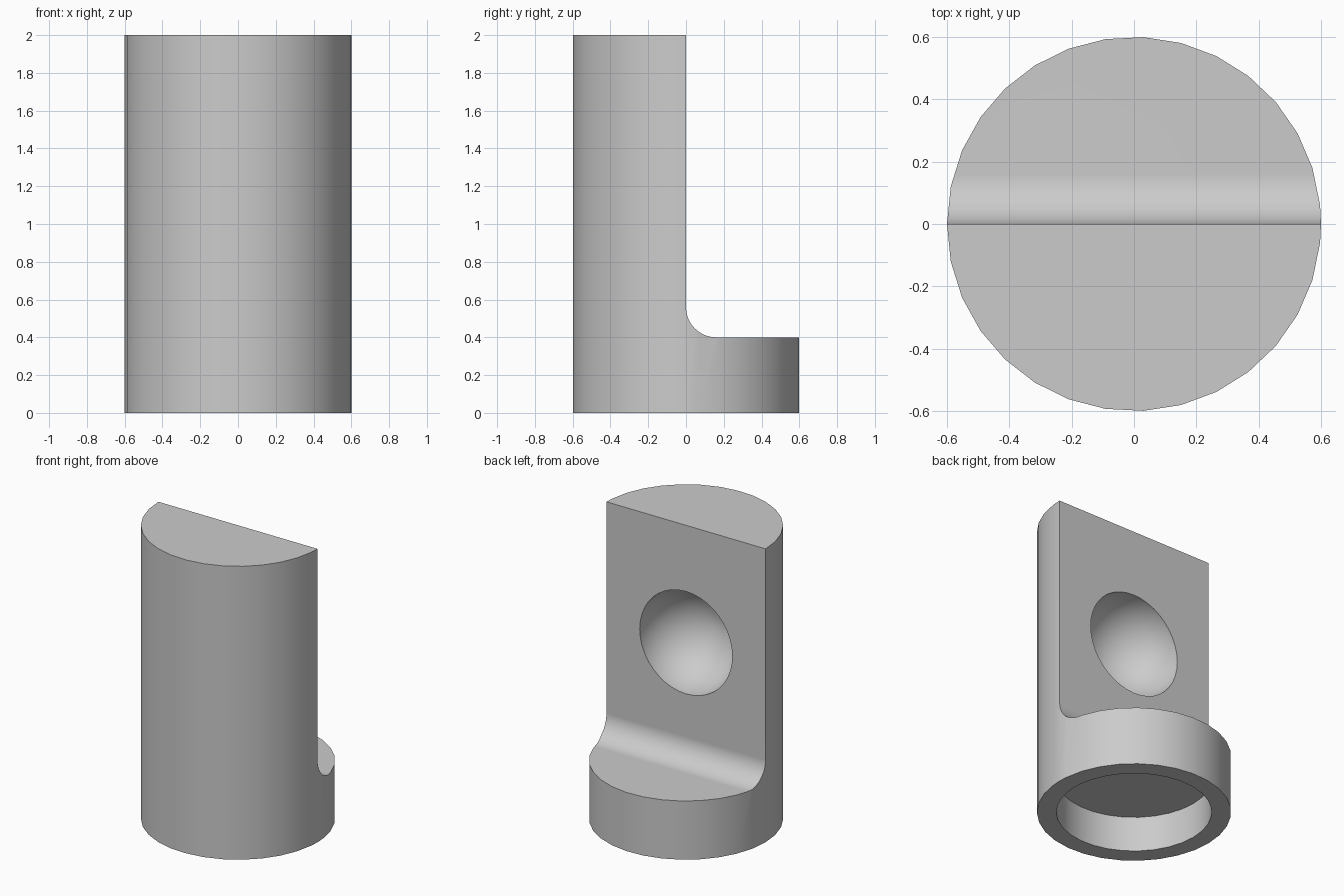
import bpy, bmesh
from math import cos, sin, pi, radians
from mathutils import Matrix

default = bpy.data.objects.get("Cube")
if default:
    bpy.data.objects.remove(default, do_unlink=True)

RADIUS, HEIGHT = 0.6, 2.0
BASE_TOP, FILLET = 0.4, 0.16

grey = bpy.data.materials.new("plain grey")
grey.use_nodes = True
grey.diffuse_color = (0.6, 0.6, 0.6, 1)
grey.node_tree.nodes["Principled BSDF"].inputs["Base Color"].default_value = (0.6, 0.6, 0.6, 1)


def add_object(name, bm):
    bmesh.ops.recalc_face_normals(bm, faces=bm.faces)
    mesh = bpy.data.meshes.new(name)
    bm.to_mesh(mesh)
    bm.free()
    obj = bpy.data.objects.new(name, mesh)
    mesh.materials.append(grey)
    bpy.context.collection.objects.link(obj)
    return obj


def prism(name, points, direction):
    """Extrude a closed outline into a solid."""
    bm = bmesh.new()
    face = bm.faces.new([bm.verts.new(p) for p in points])
    new = bmesh.ops.extrude_face_region(bm, geom=[face])["geom"]
    moved = [v for v in new if isinstance(v, bmesh.types.BMVert)]
    bmesh.ops.translate(bm, verts=moved, vec=direction)
    return add_object(name, bm)


def circle(radius, z, steps=31):
    # A vertex on each end of the x axis, where the flat face meets the rim
    angles = sorted([pi + 2 * pi * (i - steps // 2) / steps for i in range(steps)] + [0])
    return [(radius * cos(a), radius * sin(a), z) for a in angles]


# Round body
body = prism("notched_cylinder", circle(RADIUS, 0), (0, 0, HEIGHT))

# Back half cut away above the base, with a rounded inner corner
corner = [(FILLET * (1 - cos(a)), BASE_TOP + FILLET * (1 - sin(a)))
          for a in (pi / 2 * i / 10 for i in range(11))]
outline = corner + [(1, BASE_TOP), (1, HEIGHT + 1), (0, HEIGHT + 1)]
step_cut = prism("step_cutter", [(-1, y, z) for y, z in outline], (2, 0, 0))

# Shallow round recess underneath
recess_cut = prism("recess_cutter", circle(0.48, -0.2), (0, 0, 0.44))

# Half-ball socket in the flat face
bm = bmesh.new()
bmesh.ops.create_uvsphere(bm, u_segments=40, v_segments=21, radius=0.35)
bmesh.ops.transform(bm, verts=bm.verts,
                    matrix=Matrix.Translation((0, 0, 1.2)) @ Matrix.Rotation(pi / 2, 4, "X"))
socket_cut = add_object("socket_cutter", bm)

# Apply the cuts and discard the cutters
bpy.ops.object.select_all(action="DESELECT")
bpy.context.view_layer.objects.active = body
body.select_set(True)
for cutter in (step_cut, recess_cut, socket_cut):
    cutter.hide_render = True
    mod = body.modifiers.new("cut", "BOOLEAN")
    mod.operation, mod.solver, mod.object = "DIFFERENCE", "EXACT", cutter
    bpy.ops.object.modifier_apply(modifier=mod.name)
    bpy.data.objects.remove(cutter, do_unlink=True)

# Smooth curves, crisp rims, flat planes
bpy.ops.object.shade_smooth_by_angle(angle=radians(30))
weighted = body.modifiers.new("even shading", "WEIGHTED_NORMAL")
weighted.keep_sharp = True
